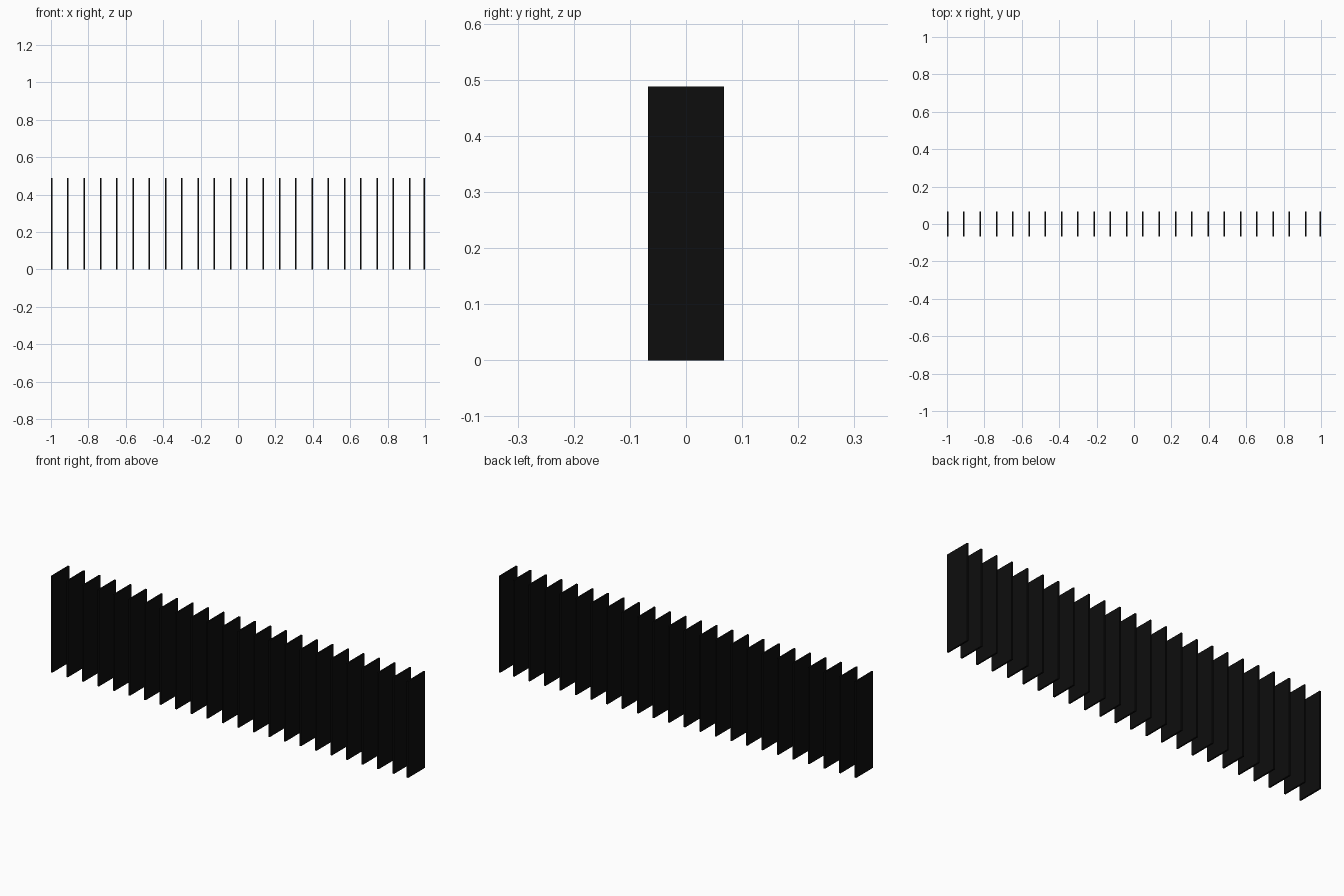
import bpy

if "Cube" in bpy.data.objects:
    bpy.data.objects.remove(bpy.data.objects["Cube"])

HEIGHT, DEPTH, THICK = 0.488, 0.136, 0.008
PITCH = 0.087

black = bpy.data.materials.new("black")
black.diffuse_color = (0.004, 0.004, 0.004, 1)
black.use_nodes = True
black.node_tree.nodes["Principled BSDF"].inputs["Base Color"].default_value = black.diffuse_color


def slat(name, x):
    bpy.ops.mesh.primitive_cube_add(size=1, location=(x, 0, HEIGHT / 2))
    ob = bpy.context.object
    ob.name = name
    ob.scale = (THICK, DEPTH, HEIGHT)
    bpy.ops.object.transform_apply(location=False, rotation=False, scale=True)
    ob.data.materials.append(black)
    return ob


# evenly spaced upright slats, starting at the left end
start = -1 + THICK / 2
for i in range(23):
    slat(f"slat_{i + 1:02d}", start + i * PITCH)

# closing slat at the right end, with a slightly narrower gap
slat("end_slat", 1 - THICK / 2)
